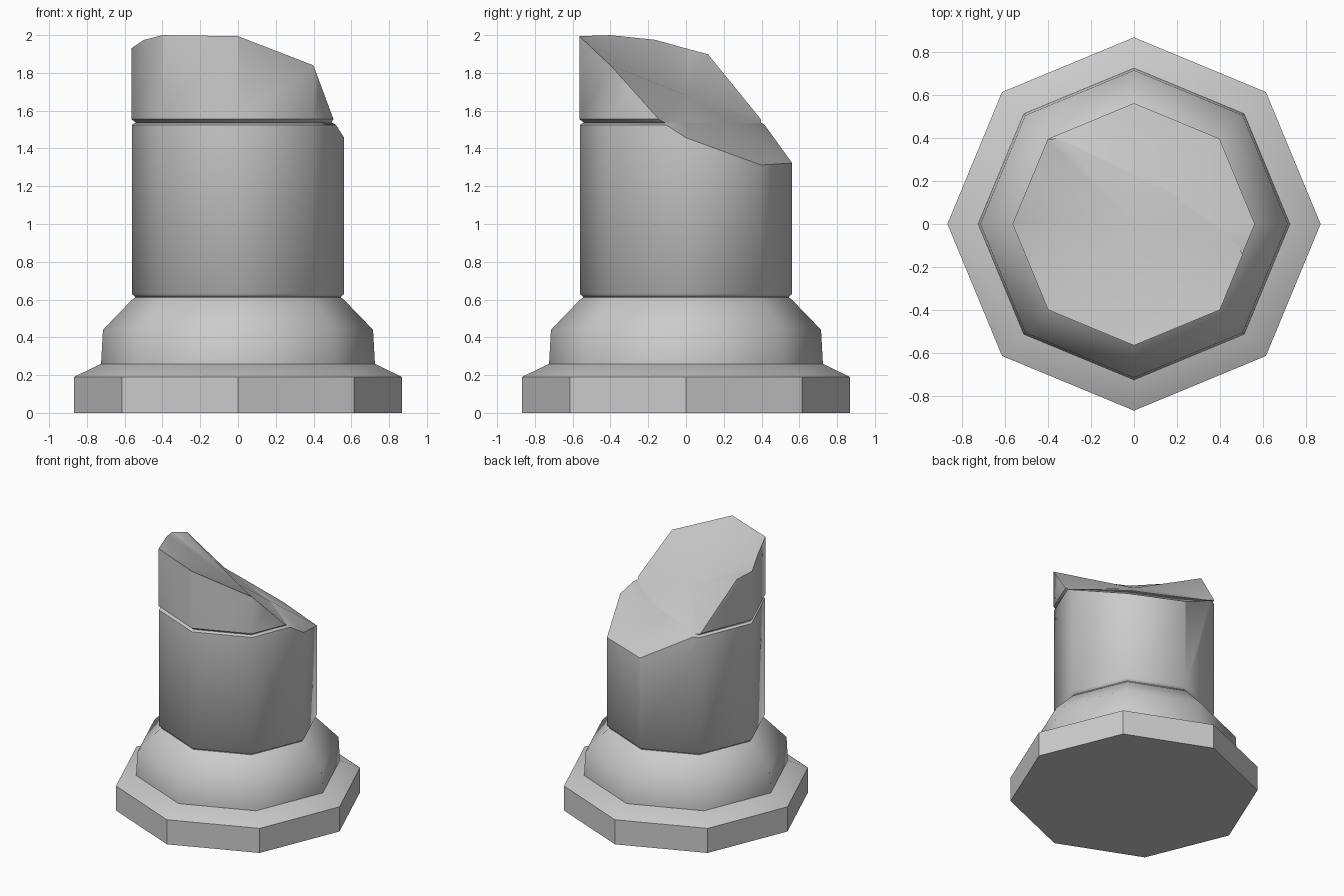
import bpy, bmesh
from math import sin, cos, radians

if "Cube" in bpy.data.objects:
    bpy.data.objects.remove(bpy.data.objects["Cube"])

SIDES = 8


def lathe(name, profile):
    """Closed eight-sided solid from (radius, height) pairs, bottom to top."""
    bm = bmesh.new()
    rings = [[bm.verts.new((r * cos(radians(45 * i)), r * sin(radians(45 * i)), z))
              for i in range(SIDES)] for r, z in profile]
    for a, b in zip(rings, rings[1:]):
        for i in range(SIDES):
            j = (i + 1) % SIDES
            bm.faces.new((a[i], a[j], b[j], b[i]))
    bm.faces.new(rings[0][::-1])
    bm.faces.new(rings[-1])
    return finish(name, bm)


def finish(name, bm):
    bmesh.ops.recalc_face_normals(bm, faces=bm.faces)
    me = bpy.data.meshes.new(name)
    bm.to_mesh(me)
    bm.free()
    ob = bpy.data.objects.new(name, me)
    bpy.context.collection.objects.link(ob)
    return ob


def activate(ob):
    bpy.ops.object.select_all(action='DESELECT')
    ob.select_set(True)
    bpy.context.view_layer.objects.active = ob


def smooth(ob, angle):
    activate(ob)
    bpy.ops.object.shade_smooth_by_angle(angle=radians(angle))


# Plinth and rounded foot
plinth = lathe("plinth", [(0.868, 0), (0.868, 0.19), (0.725, 0.26)])
smooth(plinth, 30)
foot = lathe("foot", [(0.725, 0.26), (0.715, 0.44), (0.56, 0.60), (0.545, 0.61), (0.545, 0.63)])
smooth(foot, 50)

# Shaft drums: the upper one sits on a narrow recessed joint
lower_drum = lathe("lower_drum", [(0.54, 0.61), (0.562, 0.63), (0.562, 1.525), (0.545, 1.535)])
upper_drum = lathe("upper_drum", [(0.54, 1.535), (0.565, 1.555), (0.565, 2.1)])

# Broken top: rim of the fracture, counter-clockwise from +x
rim = [(0.566, 0, 1.455), (0.4, 0.4, 1.31), (0, 0.566, 1.32), (-0.4, 0.4, 1.55),
       (-0.52, 0.117, 1.90), (-0.566, 0, 1.93), (-0.5, -0.16, 1.975), (-0.4, -0.4, 2.0),
       (0, -0.566, 1.995), (0.4, -0.4, 1.84), (0.51, -0.13, 1.54)]
bm = bmesh.new()
inner = [bm.verts.new(p) for p in rim]
outer = [bm.verts.new((x * 1.4, y * 1.4, z)) for x, y, z in rim]
upper = [bm.verts.new((x * 1.4, y * 1.4, 2.5)) for x, y, z in rim]
mid = bm.verts.new((0, 0, 1.68))
dip = bm.verts.new((-0.25, -0.35, 1.945))
n = len(rim)
for i in range(n):
    j = (i + 1) % n
    bm.faces.new((inner[i], inner[j], dip if i in (6, 7) else mid))
    bm.faces.new((inner[i], outer[i], outer[j]))
    bm.faces.new((inner[i], outer[j], inner[j]))
    bm.faces.new((outer[i], upper[i], upper[j], outer[j]))
bm.faces.new((inner[6], dip, mid))
bm.faces.new((dip, inner[8], mid))
bm.faces.new(upper)
cutter = finish("fracture_cutter", bm)
cutter.hide_render = True

for drum in (lower_drum, upper_drum):
    mod = drum.modifiers.new("fracture", 'BOOLEAN')
    mod.operation = 'DIFFERENCE'
    mod.solver = 'EXACT'
    mod.object = cutter
    activate(drum)
    bpy.ops.object.modifier_apply(modifier=mod.name)
    smooth(drum, 48)
bpy.data.objects.remove(cutter, do_unlink=True)
